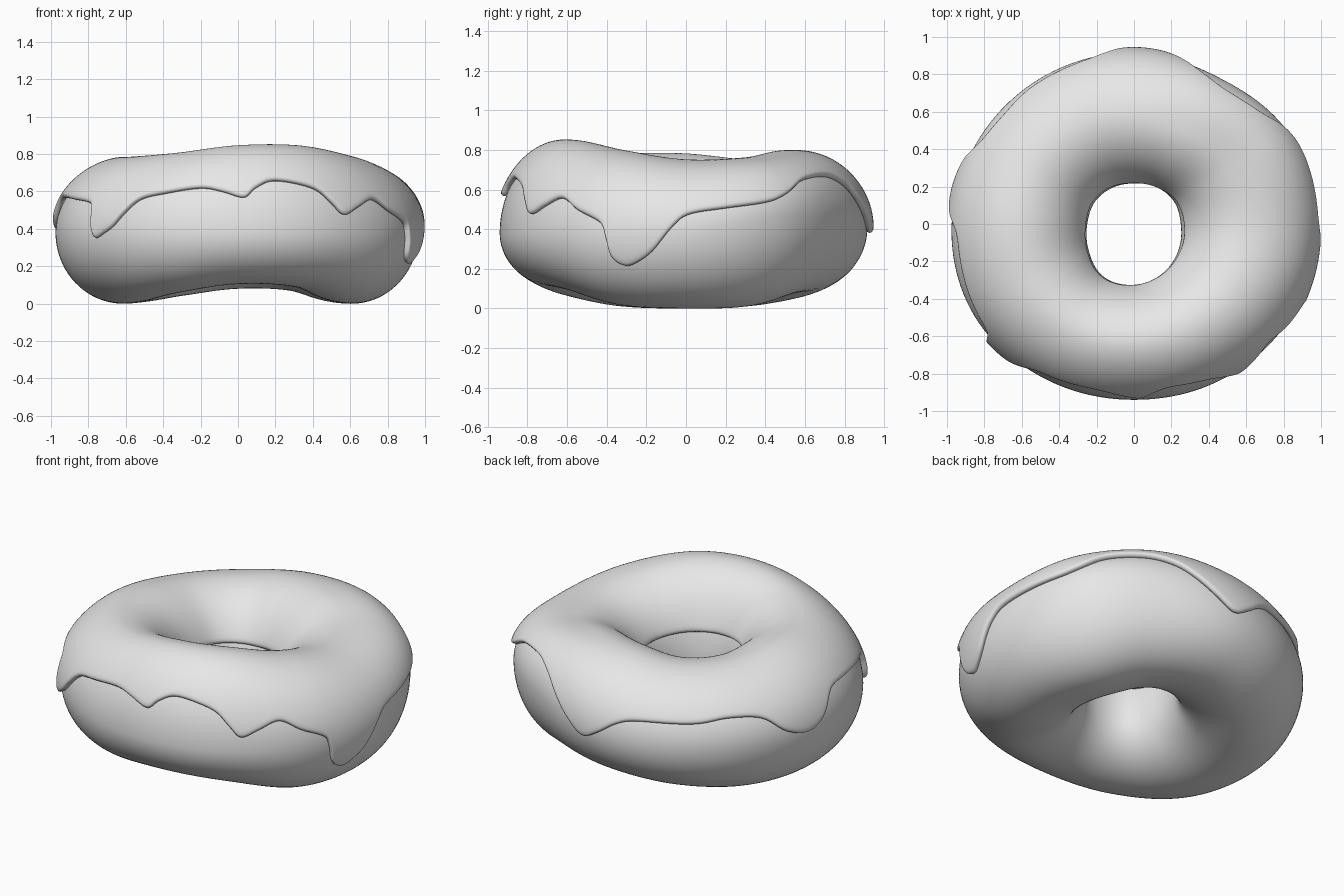
import bpy
import bmesh
from math import sin, cos, asin, pi, radians, tau

if "Cube" in bpy.data.objects:
    bpy.data.objects.remove(bpy.data.objects["Cube"], do_unlink=True)

grey = bpy.data.materials.new("pale_grey")
grey.use_nodes = True
colour = (0.8, 0.8, 0.8, 1)
grey.diffuse_color = colour
grey.node_tree.nodes["Principled BSDF"].inputs["Base Color"].default_value = colour


def spline(a, b, c, d, u):
    """Curve from b to c, led by the neighbours a and d."""
    return b + u / 2 * (c - a + u * (2 * a - 5 * b + 4 * c - d
                                     + u * (3 * (b - c) + d - a)))


def around(*values):
    """Smooth function of the angle through evenly spaced values."""
    count = len(values)

    def value(t):
        turn = (t / tau * count) % count
        i = int(turn)
        return spline(*(values[(i + k) % count] for k in (-1, 0, 1, 2)), turn - i)
    return value


# Lumpy shape of the ring, every 30 degrees from the left side (+x)
outer = around(.97, .96, .905, .915, .925, .945, .975, .985, .955, .94, .955, .975)
hole = around(.25, .245, .23, .217, .225, .24, .25, .28, .325, .325, .305, .275)
top = around(.72, .73, .765, .76, .72, .72, .75, .755, .775, .815, .815, .765)
middle = around(.4, .47, .48, .41, .38, .38, .38, .38, .38, .38, .38, .38)
bottom = around(0, .01, .07, .08, .045, .01, 0, .01, .06, .105, .09, .015)
# Roundness of the upper outer shoulder: low is full, high is sloping
slope = around(.95, .72, .75, 1.05, 1.05, 1.1, 1.15, 1.15, 1.12, 1.1, 1.03, 1)
lip_height = around(.5, .48, .49, .52)
HOLE_MIDDLE = 0.32


def ring_point(t, p):
    """Point on the ring at angle t, going around its section by p."""
    across, up = cos(p), sin(p)
    centre = middle(t) if across > 0 else HOLE_MIDDLE
    if across > 0 and up > 0:
        across **= slope(t)
    r = (outer(t) + hole(t)) / 2 + (outer(t) - hole(t)) / 2 * across
    reach = top(t) - centre if up > 0 else centre - bottom(t)
    return (r * cos(t), r * sin(t), centre + reach * up)


def section_angle(t, z, centre):
    """Section angle at height z, for a section widest at centre."""
    reach = top(t) - centre if z > centre else centre - bottom(t)
    return asin(max(-1, min(1, (z - centre) / reach)))


def build_sheet(name, columns, closed):
    """Skin columns of points into a smooth sheet that wraps around."""
    bm = bmesh.new()
    grid = [[bm.verts.new(co) for co in column] for column in columns]
    rows = len(grid[0])
    for i, here in enumerate(grid):
        there = grid[(i + 1) % len(grid)]
        for j in range(rows if closed else rows - 1):
            k = (j + 1) % rows
            bm.faces.new((here[j], there[j], there[k], here[k])).smooth = True
    mesh = bpy.data.meshes.new(name)
    bm.to_mesh(mesh)
    bm.free()
    mesh.materials.append(grey)
    obj = bpy.data.objects.new(name, mesh)
    bpy.context.collection.objects.link(obj)
    return obj


# Dough ring
AROUND, SECTION = 144, 80
build_sheet("dough_ring", [
    [ring_point(tau * i / AROUND, tau * j / SECTION) for j in range(SECTION)]
    for i in range(AROUND)], closed=True)

# Dripping icing edge: angle in degrees, height in hundredths
edge = [(-26, 43), (-24, 36), (-22.5, 26), (-19, 22), (-15.5, 23), (-10, 29),
        (-4, 41), (1, 47), (12, 50), (25, 53), (32, 57), (41, 64), (55, 66),
        (65, 62), (72, 55), (80, 45), (87, 38), (93, 42), (100, 49),
        (108, 52), (128, 52), (140, 54), (152, 52), (160, 43), (168, 39),
        (175, 43), (182, 54), (190, 56), (203, 55), (215, 53), (217.5, 48),
        (218.5, 39), (220, 35), (223, 37), (227, 41), (231, 48), (236, 55),
        (244, 58), (257, 61), (265, 59), (272, 56), (276, 61), (283, 65),
        (296, 61), (302, 53), (306, 47), (312, 51), (319, 55), (326, 49)]


def edge_knot(i):
    turns, k = divmod(i, len(edge))
    return edge[k][0] + 360 * turns, edge[k][1] / 100


STEPS, ROWS = 5, 28
columns = []
for i in range(len(edge)):
    knots = [edge_knot(i + k) for k in (-1, 0, 1, 2)]
    for s in range(STEPS):
        degrees, height = (spline(*axis, s / STEPS) for axis in zip(*knots))
        t = radians(degrees)
        low = section_angle(t, height, middle(t))
        high = pi - section_angle(t, lip_height(t), HOLE_MIDDLE)
        columns.append([ring_point(t, low + (high - low) * j / ROWS)
                        for j in range(ROWS + 1)])

# Icing, thickened outwards with a rounded lip
icing = build_sheet("icing", columns, closed=False)
shell = icing.modifiers.new("thickness", "SOLIDIFY")
shell.thickness = 0.036
shell.offset = 0.8
rounding = icing.modifiers.new("rounded_lip", "SUBSURF")
rounding.levels = rounding.render_levels = 1
